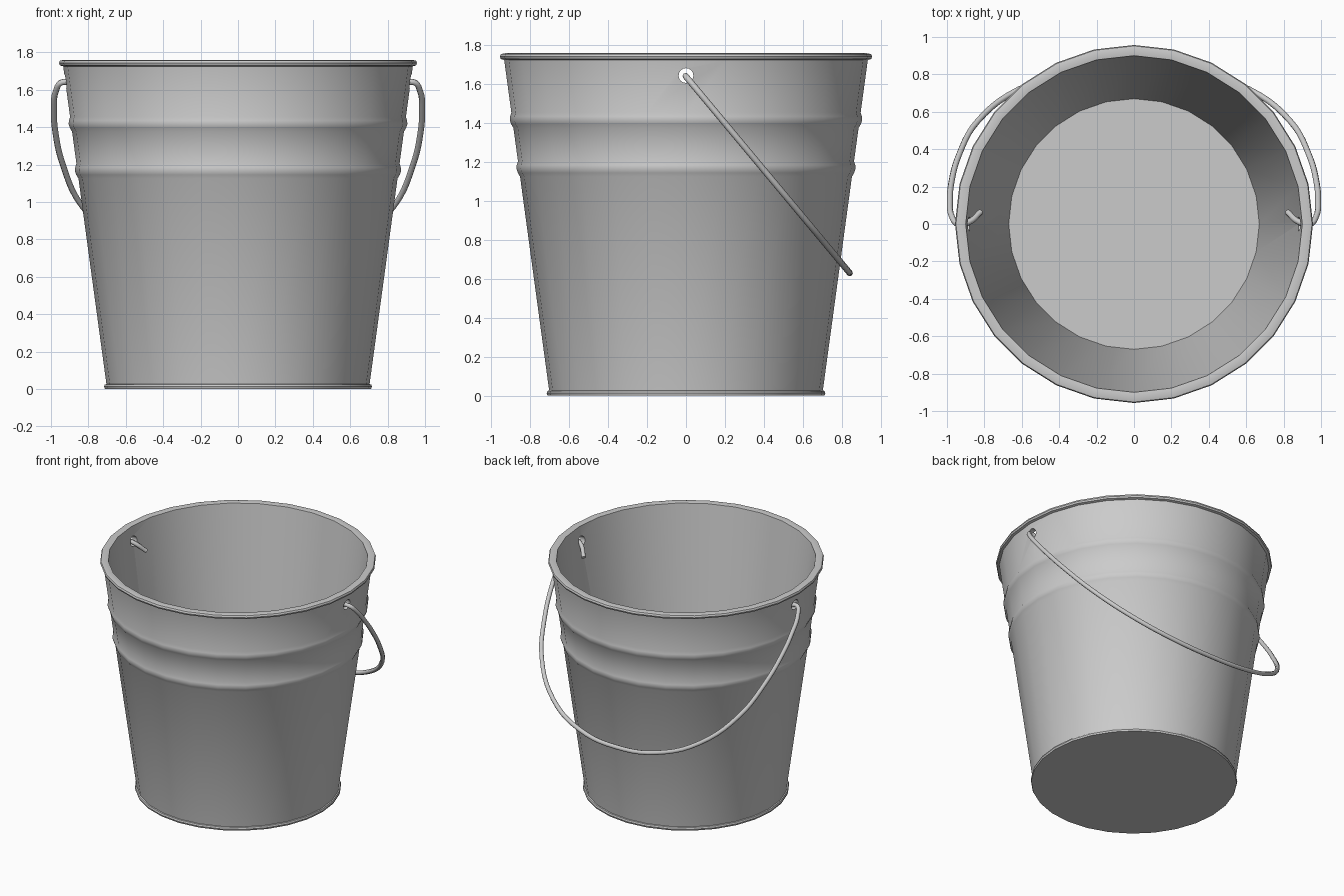
import bpy, bmesh, math
from mathutils import Matrix

cube = bpy.data.objects.get("Cube")
if cube:
    bpy.data.objects.remove(cube, do_unlink=True)

SIDES = 28
HOLE_Z = 1.645

metal = bpy.data.materials.new("galvanised_grey")
metal.use_nodes = True
colour = (0.6, 0.6, 0.6, 1)
metal.diffuse_color = colour
metal.node_tree.nodes["Principled BSDF"].inputs["Base Color"].default_value = colour


def wall(z):
    """Outer radius of the tapered wall at height z."""
    return 0.70 + 0.136 * z


def bead(z):
    """Raised rib around the wall, centred at height z."""
    return [(wall(z + d) + out, z + d)
            for d, out in ((-0.04, 0), (-0.02, 0.009), (0, 0.013), (0.02, 0.009), (0.04, 0))]


def lathe(name, profile):
    """Spin a profile of (radius, height) points; cap radius-zero ends."""
    bm = bmesh.new()
    verts = [bm.verts.new((r, 0, z)) for r, z in profile]
    edges = [bm.edges.new(pair) for pair in zip(verts, verts[1:])]
    bmesh.ops.spin(bm, geom=verts + edges, axis=(0, 0, 1), cent=(0, 0, 0),
                   steps=SIDES, angle=math.tau, use_duplicate=False)
    bmesh.ops.remove_doubles(bm, verts=bm.verts, dist=0.0005)
    bmesh.ops.recalc_face_normals(bm, faces=bm.faces)
    mesh = bpy.data.meshes.new(name)
    bm.to_mesh(mesh)
    bm.free()
    obj = bpy.data.objects.new(name, mesh)
    bpy.context.collection.objects.link(obj)
    mesh.materials.append(metal)
    return obj


def activate(obj):
    bpy.ops.object.select_all(action="DESELECT")
    obj.select_set(True)
    bpy.context.view_layer.objects.active = obj


# Bucket: base, foot band, ribbed wall, rolled rim, inside wall and floor
foot = [(0, 0), (0.712, 0), (0.716, 0.012), (0.712, 0.024), (wall(0.026), 0.026)]
rim = [(wall(1.725), 1.725), (0.952, 1.73), (0.957, 1.742), (0.952, 1.755),
       (0.93, 1.76), (0.90, 1.755)]
inside = [(0.67, 0.02), (0, 0.02)]
bucket = lathe("bucket", foot + bead(1.165) + bead(1.415) + rim + inside)

# Holes for the handle on both sides
bpy.ops.mesh.primitive_cylinder_add(vertices=16, radius=0.038, depth=2.4,
                                    location=(0, 0, HOLE_Z),
                                    rotation=(0, math.pi / 2, 0))
cutter = bpy.context.object
cutter.name = "hole_cutter"
cutter.hide_render = True
cutter.data.materials.append(metal)
activate(bucket)
cut = bucket.modifiers.new("holes", "BOOLEAN")
cut.operation = "DIFFERENCE"
cut.solver = "EXACT"
cut.object = cutter
bpy.ops.object.modifier_apply(modifier=cut.name)
bpy.data.objects.remove(cutter, do_unlink=True)
bpy.ops.object.shade_smooth_by_angle(angle=math.radians(35))

# Wire handle: half path as (x, distance from the pivot), mirrored in x
half = [(0.82, 0.10), (0.885, 0.015), (0.94, 0), (0.973, 0.06), (0.984, 0.2),
        (0.976, 0.35), (0.935, 0.58), (0.835, 0.86), (0.62, 1.12), (0.33, 1.27)]
path = half + [(0, 1.315)] + [(-x, s) for x, s in reversed(half)]
curve = bpy.data.curves.new("handle", "CURVE")
curve.dimensions = "3D"
curve.bevel_depth = 0.016
curve.bevel_resolution = 2
curve.resolution_u = 5
curve.use_fill_caps = True
spline = curve.splines.new("BEZIER")
spline.bezier_points.add(len(path) - 1)
for point, (x, s) in zip(spline.bezier_points, path):
    point.co = (x, s, 0)
    point.handle_left_type = point.handle_right_type = "AUTO"
handle = bpy.data.objects.new("handle", curve)
bpy.context.collection.objects.link(handle)
curve.materials.append(metal)

# Let the handle hang down against the back of the bucket
handle.matrix_world = (Matrix.Translation((0, 0, HOLE_Z - 0.005))
                       @ Matrix.Rotation(math.radians(-50.2), 4, "X"))
activate(handle)
bpy.ops.object.convert(target="MESH")
bpy.ops.object.shade_smooth_by_angle(angle=math.radians(50))
